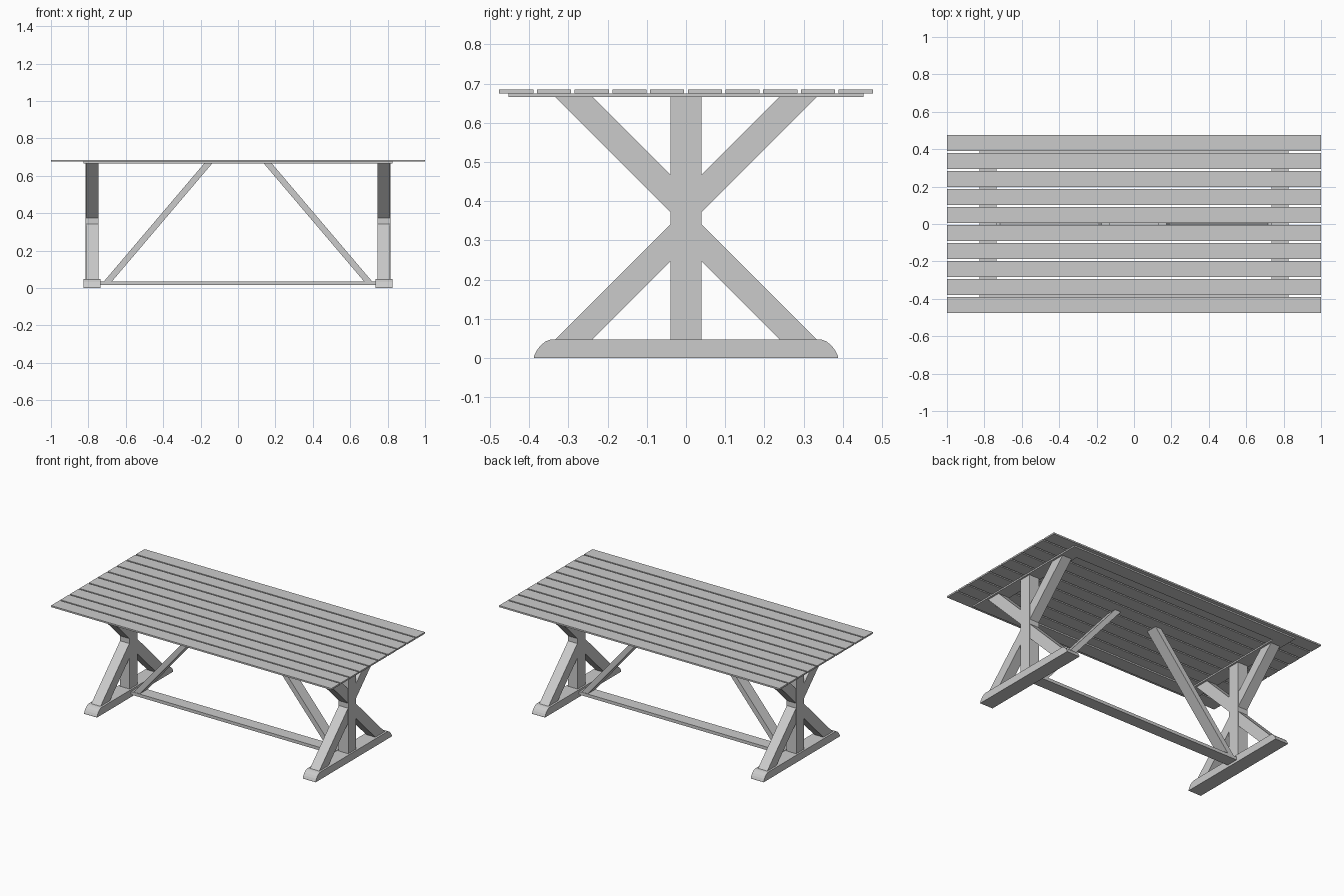
import bpy

if "Cube" in bpy.data.objects:
    bpy.data.objects.remove(bpy.data.objects["Cube"])

LEG_X = 0.78


def prism(name, profile, axis, lo, hi):
    """Extrude a 2D profile: axis 'x' takes (y, z) points, axis 'y' takes (x, z)."""
    def place(p, d):
        return (d, p[0], p[1]) if axis == 'x' else (p[0], d, p[1])
    n = len(profile)
    verts = [place(p, lo) for p in profile] + [place(p, hi) for p in profile]
    faces = [tuple(range(n)), tuple(range(2 * n - 1, n - 1, -1))]
    faces += [((i + 1) % n, i, i + n, (i + 1) % n + n) for i in range(n)]
    if axis == 'x':
        faces = [f for f in faces]
    mesh = bpy.data.meshes.new(name)
    mesh.from_pydata(verts, [], faces)
    # make normals point outward whatever the profile direction
    import bmesh
    bm = bmesh.new()
    bm.from_mesh(mesh)
    bmesh.ops.recalc_face_normals(bm, faces=bm.faces)
    bm.to_mesh(mesh)
    bm.free()
    obj = bpy.data.objects.new(name, mesh)
    bpy.context.collection.objects.link(obj)
    return obj


def box(name, x0, x1, y0, y1, z0, z1):
    return prism(name, [(y0, z0), (y1, z0), (y1, z1), (y0, z1)], 'x', x0, x1)


# Tabletop planks
for i in range(10):
    y = (i - 4.5) * 0.0962
    box(f"top_plank_{i + 1}", -1, 1, y - 0.0435, y + 0.0435, 0.675, 0.685)

# Thin frame under the planks: long rails front and back
for side, s in (("front", -1), ("back", 1)):
    ya, yb = sorted((s * 0.363, s * 0.453))
    box(f"{side}_rail", -0.734, 0.734, ya, yb, 0.666, 0.675)

# Foot outline with rounded ends
half = [(0.388, 0), (0.388, 0.005), (0.381, 0.019), (0.371, 0.032),
        (0.359, 0.042), (0.347, 0.047), (0.335, 0.048)]
foot = half + [(-y, z) for y, z in reversed(half)]

for side, s in (("left", -1), ("right", 1)):
    cx = s * LEG_X
    # Cross batten, foot and post
    box(f"{side}_batten", cx - 0.046, cx + 0.046, -0.453, 0.453, 0.666, 0.675)
    prism(f"{side}_foot", foot, 'x', cx - 0.046, cx + 0.046)
    box(f"{side}_post", cx - 0.035, cx + 0.035, -0.04, 0.04, 0.048, 0.666)
    # Four diagonal legs meeting the post
    for face, t in (("front", -1), ("back", 1)):
        lower = [(t * 0.333, 0.048), (t * 0.238, 0.048), (t * 0.04, 0.246), (t * 0.04, 0.341)]
        upper = [(y, 0.714 - z) for y, z in lower]
        prism(f"{side}_{face}_lower_leg", lower, 'x', cx - 0.033, cx + 0.033)
        prism(f"{side}_{face}_upper_leg", upper, 'x', cx - 0.033, cx + 0.033)
    # Sloping brace from stretcher to tabletop
    brace = [(s * 0.717, 0.035), (s * 0.674, 0.035), (s * 0.130, 0.675), (s * 0.173, 0.675)]
    prism(f"{side}_brace", brace, 'y', -0.037, 0.037)

# Long stretcher between the legs
box("stretcher", -0.745, 0.745, -0.04, 0.04, 0.015, 0.035)
